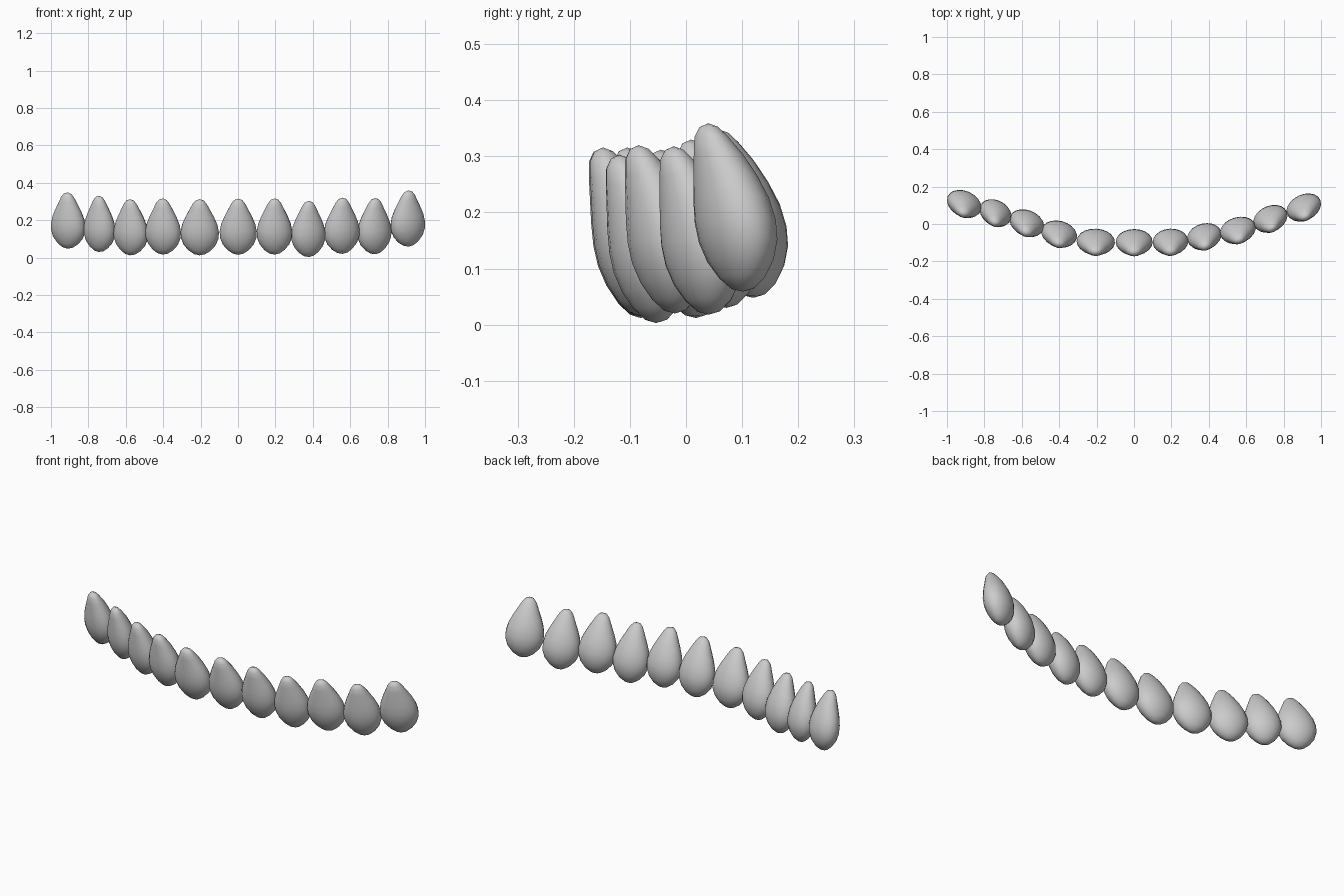
import bpy, bmesh, math
from mathutils import Matrix, Vector

if "Cube" in bpy.data.objects:
    bpy.data.objects.remove(bpy.data.objects["Cube"])

# side profile of one tooth: height, half width, front y, back y
PROFILE = [
    (0.006, 0.028, -0.004, 0.034),
    (0.025, 0.056, -0.024, 0.052),
    (0.055, 0.082, -0.044, 0.065),
    (0.090, 0.096, -0.059, 0.071),
    (0.125, 0.098, -0.067, 0.068),
    (0.165, 0.090, -0.071, 0.056),
    (0.205, 0.073, -0.073, 0.036),
    (0.245, 0.052, -0.075, 0.010),
    (0.275, 0.036, -0.075, -0.016),
    (0.293, 0.021, -0.067, -0.034),
]
SIDES = 20

# left x, right x, centre y, base z, yaw in degrees
TEETH = [
    (-1.000, -0.815, 0.107, 0.048, -22),
    (-0.825, -0.655, 0.058, 0.030, -20),
    (-0.665, -0.480, 0.004, 0.012, -20),
    (-0.495, -0.305, -0.055, 0.016, -14),
    (-0.307, -0.102, -0.098, 0.012, -3),
    (-0.098, 0.100, -0.100, 0.015, 0),
    (0.100, 0.290, -0.098, 0.016, 3),
    (0.285, 0.467, -0.069, 0.003, 12),
    (0.460, 0.650, -0.035, 0.020, 15),
    (0.638, 0.820, 0.027, 0.018, 20),
    (0.815, 1.000, 0.088, 0.059, 22),
]


def make_tooth(name, x0, x1, cy, base, yaw):
    bm = bmesh.new()
    rings = []
    for z, w, front, back in PROFILE:
        mid, depth = (front + back) / 2, (back - front) / 2
        rings.append([bm.verts.new((w * math.cos(a), mid + depth * math.sin(a), z))
                      for a in (2 * math.pi * i / SIDES for i in range(SIDES))])
    for lo, hi in zip(rings, rings[1:]):
        for i in range(SIDES):
            j = (i + 1) % SIDES
            bm.faces.new((lo[i], lo[j], hi[j], hi[i]))
    # rounded ends
    bottom = bm.verts.new((0, 0.015, 0))
    tip = bm.verts.new((0, -0.052, 0.30))
    for i in range(SIDES):
        j = (i + 1) % SIDES
        bm.faces.new((bottom, rings[0][j], rings[0][i]))
        bm.faces.new((tip, rings[-1][i], rings[-1][j]))
    # turn along the arch and lean the tip inward
    turn = Matrix.Rotation(math.radians(-yaw * 0.25), 4, 'Y') @ Matrix.Rotation(math.radians(yaw), 4, 'Z')
    bmesh.ops.transform(bm, matrix=turn, verts=bm.verts)
    # fit into its place in the row
    lo = Vector([min(v.co[k] for v in bm.verts) for k in range(3)])
    hi = Vector([max(v.co[k] for v in bm.verts) for k in range(3)])
    s = (x1 - x0) / (hi.x - lo.x)
    for v in bm.verts:
        v.co = (x0 + (v.co.x - lo.x) * s,
                cy + v.co.y - (lo.y + hi.y) / 2,
                base + (v.co.z - lo.z) * 0.30 / (hi.z - lo.z))
    bmesh.ops.recalc_face_normals(bm, faces=bm.faces)
    for f in bm.faces:
        f.smooth = True
    me = bpy.data.meshes.new(name)
    bm.to_mesh(me)
    bm.free()
    bpy.context.collection.objects.link(bpy.data.objects.new(name, me))


for n, spec in enumerate(TEETH, 1):
    make_tooth(f"tooth_{n:02d}", *spec)
